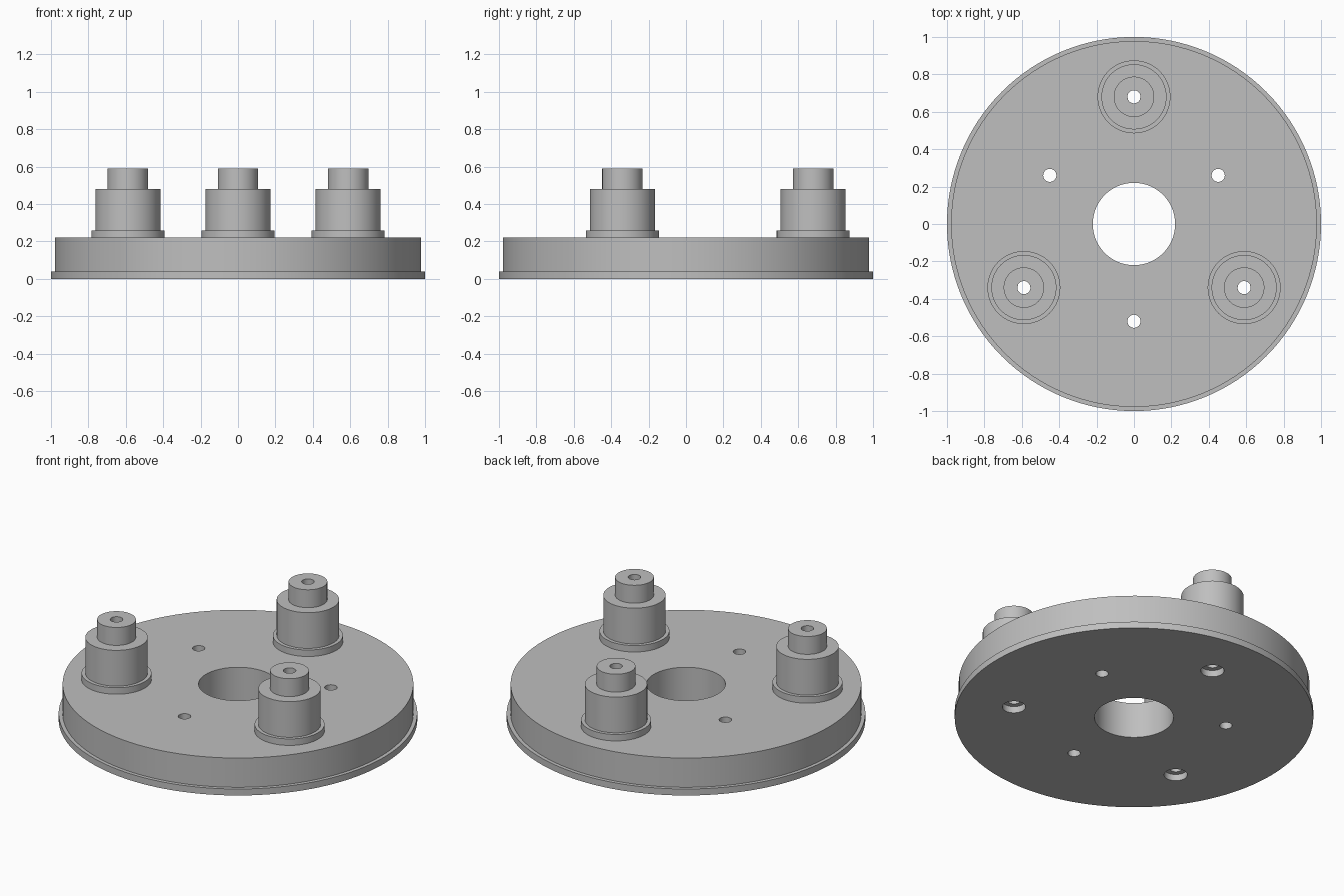
import bpy
import bmesh
from math import cos, sin, tau, radians

default = bpy.data.objects.get("Cube")
if default:
    bpy.data.objects.remove(default, do_unlink=True)

grey = bpy.data.materials.new("plain grey")
grey.use_nodes = True
colour = (0.52, 0.52, 0.52, 1)
grey.diffuse_color = colour
grey.node_tree.nodes["Principled BSDF"].inputs["Base Color"].default_value = colour


def ring_point(radius, degrees):
    a = radians(degrees)
    return radius * cos(a), radius * sin(a)


def lathe(bm, profile, centre=(0, 0), sides=64, closed=True):
    """Revolve (radius, height) points about a vertical axis at centre."""
    rings = []
    for r, z in profile:
        if r == 0:
            rings.append([bm.verts.new((*centre, z))] * sides)
        else:
            rings.append([bm.verts.new((centre[0] + r * cos(tau * i / sides),
                                        centre[1] + r * sin(tau * i / sides), z))
                          for i in range(sides)])
    pairs = list(zip(rings, rings[1:]))
    if closed:
        pairs.append((rings[-1], rings[0]))
    for a, b in pairs:
        for i in range(sides):
            j = (i + 1) % sides
            corners = list(dict.fromkeys((a[i], a[j], b[j], b[i])))
            if len(corners) > 2:
                bm.faces.new(corners)


def make_object(name, bm):
    bmesh.ops.recalc_face_normals(bm, faces=bm.faces[:])
    mesh = bpy.data.meshes.new(name)
    bm.to_mesh(mesh)
    bm.free()
    mesh.materials.append(grey)
    obj = bpy.data.objects.new(name, mesh)
    bpy.context.collection.objects.link(obj)
    return obj


post_spots = [ring_point(0.68, a) for a in (90, 210, 330)]
hole_spots = [ring_point(0.52, a) for a in (30, 150, 270)]
BORE = 0.035
TOP = 0.22

# Round plate with a thin bottom flange and a central opening
bm = bmesh.new()
lathe(bm, [(TOP, 0), (1, 0), (1, 0.04), (0.978, 0.04), (0.978, TOP), (TOP, TOP)], sides=128)
plate = make_object("base_plate", bm)

# Cutter: plain holes, and post bores widened at the underside
bm = bmesh.new()
for spot in hole_spots:
    lathe(bm, [(0, -0.1), (BORE, -0.1), (BORE, 0.4), (0, 0.4)], spot, 48, False)
for spot in post_spots:
    lathe(bm, [(0, -0.1), (0.065, -0.1), (0.065, 0.04), (BORE, 0.04),
               (BORE, 0.4), (0, 0.4)], spot, 48, False)
cutter = make_object("hole_cutter", bm)
cutter.hide_render = True

cut = plate.modifiers.new("holes", 'BOOLEAN')
cut.operation = 'DIFFERENCE'
cut.solver = 'EXACT'
cut.object = cutter
bpy.context.view_layer.update()
graph = bpy.context.evaluated_depsgraph_get()
drilled = bpy.data.meshes.new_from_object(plate.evaluated_get(graph))
plate.modifiers.clear()
plate.data = drilled
bpy.data.objects.remove(cutter, do_unlink=True)

# Stepped hollow posts: collar, body and narrow tip
parts = [plate]
for name, spot in zip(("rear_post", "right_post", "left_post"), post_spots):
    bm = bmesh.new()
    lathe(bm, [(BORE, TOP), (0.195, TOP), (0.195, 0.26), (0.174, 0.26), (0.174, 0.48),
               (0.108, 0.48), (0.108, 0.59), (BORE, 0.59)], spot, 64)
    parts.append(make_object(name, bm))

# Smooth round walls, crisp rims
bpy.ops.object.select_all(action='DESELECT')
for obj in parts:
    obj.select_set(True)
bpy.context.view_layer.objects.active = plate
bpy.ops.object.shade_smooth_by_angle(angle=radians(30))
